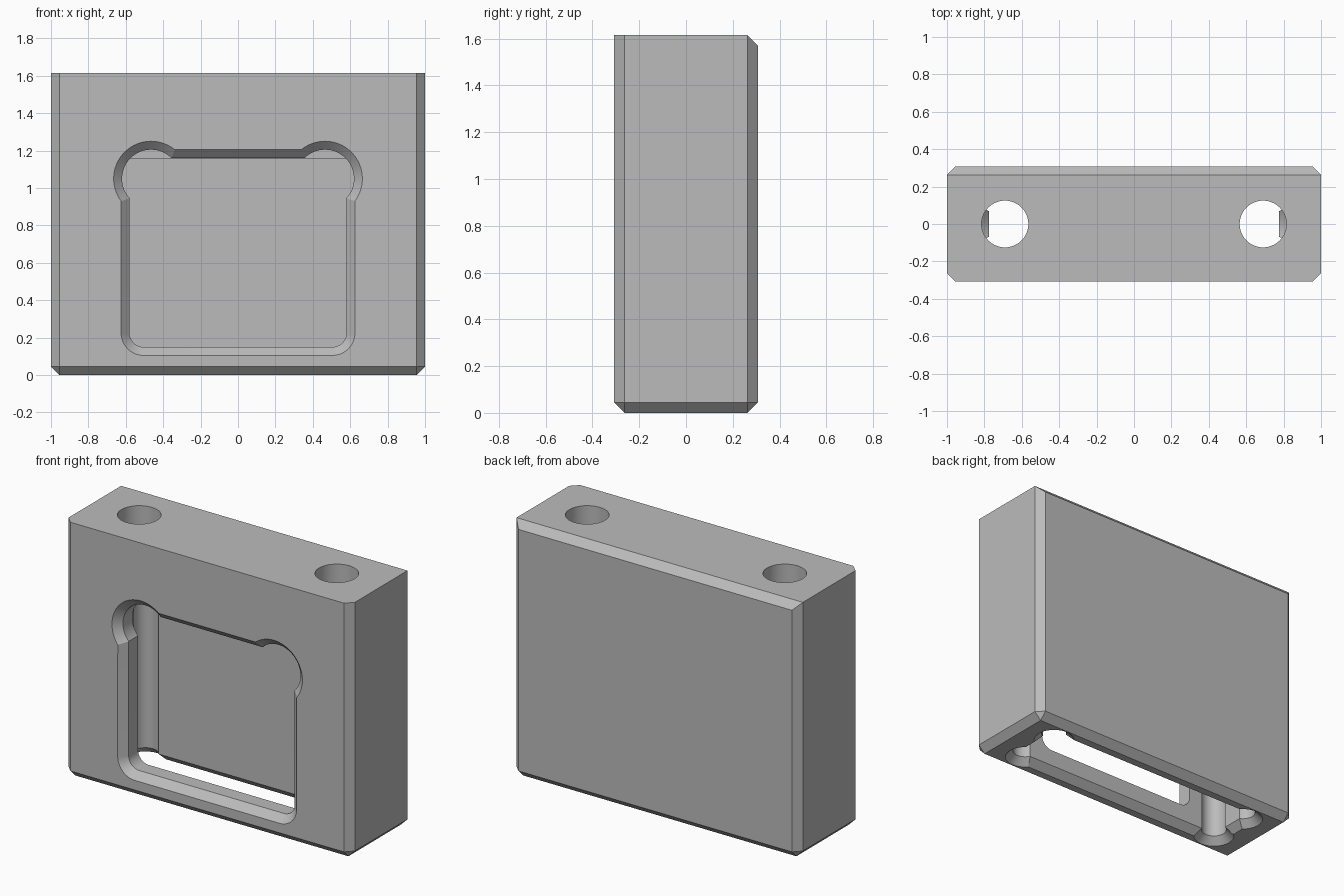
import bpy, bmesh, math
from mathutils import Vector

if "Cube" in bpy.data.objects:
    bpy.data.objects.remove(bpy.data.objects["Cube"], do_unlink=True)

WIDTH, DEPTH, HEIGHT = 2.0, 0.615, 1.615
CHAMFER = 0.045
FRONT = -DEPTH / 2
CAVITY_Y = 0.17        # half depth of the cavity
CAVITY_TOP = 1.158

gray = bpy.data.materials.new("plain_gray")
gray.use_nodes = True
gray.diffuse_color = (0.5, 0.5, 0.5, 1)
gray.node_tree.nodes["Principled BSDF"].inputs["Base Color"].default_value = (0.5, 0.5, 0.5, 1)


def make_object(name, bm):
    bmesh.ops.recalc_face_normals(bm, faces=bm.faces[:])
    mesh = bpy.data.meshes.new(name)
    bm.to_mesh(mesh)
    bm.free()
    mesh.materials.append(gray)
    ob = bpy.data.objects.new(name, mesh)
    bpy.context.collection.objects.link(ob)
    return ob


def rounded_rect(u, v, half_u, half_v, radius, steps):
    """Closed outline with arc corners; half sizes equal to radius give a circle."""
    points = []
    for quarter, (su, sv) in enumerate([(1, 1), (-1, 1), (-1, -1), (1, -1)]):
        for i in range(steps):
            a = math.pi / 2 * (quarter + i / steps)
            points.append((u + su * (half_u - radius) + radius * math.cos(a),
                           v + sv * (half_v - radius) + radius * math.sin(a)))
    return points


def cutter(name, u, v, half_u, half_v, radius, levels, place, steps=16):
    """Loft one outline through (grow, depth) levels."""
    bm = bmesh.new()
    rings = [[bm.verts.new(place(p, q, d)) for p, q in
              rounded_rect(u, v, half_u + g, half_v + g, radius + g, steps)]
             for g, d in levels]
    for low, high in zip(rings, rings[1:]):
        for i in range(len(low)):
            j = (i + 1) % len(low)
            bm.faces.new((low[i], low[j], high[j], high[i]))
    bm.faces.new(rings[0])
    bm.faces.new(rings[-1])
    ob = make_object(name, bm)
    ob.hide_render = True
    return ob


def upright(p, q, d):
    return Vector((p, q, d))


def from_front(p, q, d):
    return Vector((p, FRONT + d, q))


# Chamfered block: every edge except the front and side edges of the top
bm = bmesh.new()
bmesh.ops.create_cube(bm, size=1)
for vert in bm.verts:
    vert.co = Vector((vert.co.x * WIDTH, vert.co.y * DEPTH, (vert.co.z + 0.5) * HEIGHT))
edges = []
for e in bm.edges:
    mid = (e.verts[0].co + e.verts[1].co) / 2
    if mid.z < HEIGHT - 0.01 or mid.y > 0.1:
        edges.append(e)
bmesh.ops.bevel(bm, geom=edges, offset=CHAMFER, offset_type='OFFSET',
                segments=1, profile=0.5, affect='EDGES')
block = make_object("block", bm)

# Chamfered openings share the same entry slope
entry = [(CHAMFER + 0.01, -0.01), (0, CHAMFER)]
cavity = entry + [(0, CAVITY_TOP)]
window = entry + [(0, -CAVITY_Y - FRONT + 0.003)]

# Cavity open at the bottom, and the front window
cutters = [
    cutter("cavity_cutter", 0, 0, 0.775, CAVITY_Y, 0.02, cavity, upright, 4),
    cutter("window_cutter", 0, 0.655, 0.58, 0.505, 0.075, window, from_front),
]
for side in (-1, 1):
    # Round reliefs at the window top corners
    cutters.append(cutter("window_relief_cutter", side * 0.465, 1.05,
                          0.155, 0.155, 0.155, window, from_front))
    # Round reliefs at the cavity corners
    for face in (-1, 1):
        cutters.append(cutter("cavity_relief_cutter", side * 0.742, face * 0.135,
                              0.075, 0.075, 0.075, cavity, upright))
    # Vertical bolt hole from the top with a conical tip
    cutters.append(cutter("bolt_hole_cutter", side * 0.69, 0, 0.125, 0.125, 0.125,
                          [(-0.115, 1.02), (0, 1.12), (0, HEIGHT + 0.05)], upright))

bpy.ops.object.select_all(action='DESELECT')
bpy.context.view_layer.objects.active = block
block.select_set(True)
for c in cutters:
    mod = block.modifiers.new("cut", 'BOOLEAN')
    mod.operation = 'DIFFERENCE'
    mod.solver = 'EXACT'
    mod.object = c
    bpy.ops.object.modifier_apply(modifier=mod.name)
for c in cutters:
    bpy.data.objects.remove(c, do_unlink=True)

bpy.ops.object.shade_smooth_by_angle(angle=math.radians(25))
